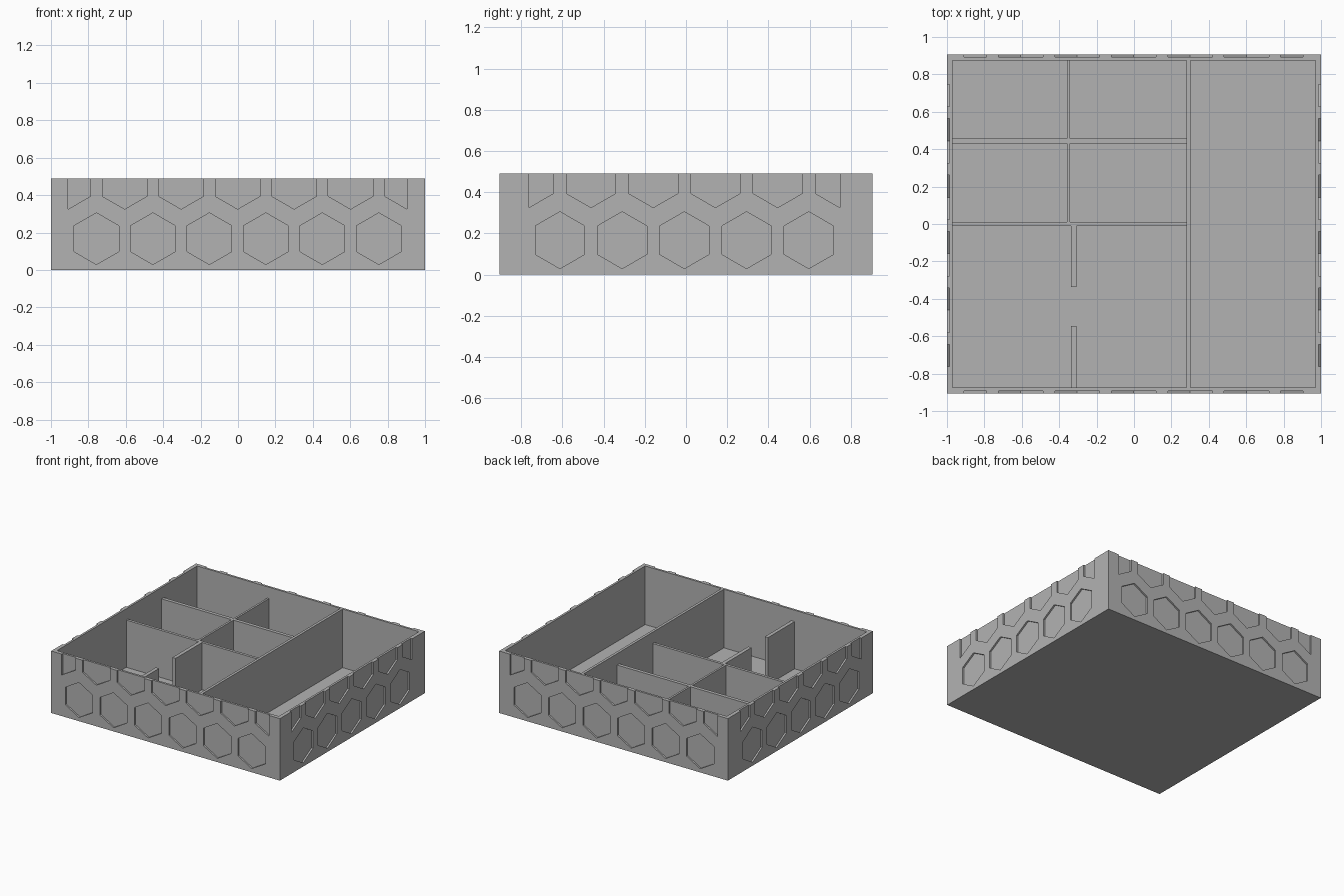
import bpy, bmesh
from math import radians, cos, sin

if "Cube" in bpy.data.objects:
    bpy.data.objects.remove(bpy.data.objects["Cube"], do_unlink=True)

HALF_X, HALF_Y, HEIGHT = 1.0, 0.905, 0.49
WALL, FLOOR = 0.03, 0.027
HEX_R, HEX_DEPTH, PITCH = 0.138, 0.013, 0.302
LOW_Z, HIGH_Z = 0.167, 0.463
LOW_DIVIDER = 0.4

grey = bpy.data.materials.new("plain grey")
grey.use_nodes = True
colour = (0.45, 0.45, 0.45, 1)
grey.diffuse_color = colour
grey.node_tree.nodes["Principled BSDF"].inputs["Base Color"].default_value = colour


def finish(bm, name):
    bmesh.ops.recalc_face_normals(bm, faces=bm.faces)
    mesh = bpy.data.meshes.new(name)
    bm.to_mesh(mesh)
    bm.free()
    mesh.materials.append(grey)
    ob = bpy.data.objects.new(name, mesh)
    bpy.context.collection.objects.link(ob)
    return ob


def box(name, x0, x1, y0, y1, z0, z1):
    bm = bmesh.new()
    bmesh.ops.create_cube(bm, size=1)
    for v in bm.verts:
        v.co = (x1 if v.co.x > 0 else x0,
                y1 if v.co.y > 0 else y0,
                z1 if v.co.z > 0 else z0)
    return finish(bm, name)


def prism(bm, outline, place):
    """Closed prism through a wall face; place maps (along, up, depth) to 3D."""
    inner = [bm.verts.new(place(u, v, HEX_DEPTH)) for u, v in outline]
    outer = [bm.verts.new(place(u, v, -0.03)) for u, v in outline]
    bm.faces.new(inner)
    bm.faces.new(outer[::-1])
    n = len(outline)
    for i in range(n):
        j = (i + 1) % n
        bm.faces.new((inner[i], outer[i], outer[j], inner[j]))


def hexagon(u, v, start=-90, points=6):
    """Pointed-top hexagon, or half of one when four points are used."""
    angles = [radians(start + 60 * i) for i in range(points)]
    return [(u + HEX_R * cos(a), v + HEX_R * sin(a)) for a in angles]


def hex_rows(bm, first, count, place):
    """Full lower row, and an upper row that starts and ends with halves."""
    for i in range(count):
        prism(bm, hexagon(first + PITCH * (i + 0.5), LOW_Z), place)
    for i in range(1, count):
        prism(bm, hexagon(first + PITCH * i, HIGH_Z), place)
    # half hexagons: right half at the start, left half at the end
    for u, turn in ((first, -90), (first + PITCH * count, 90)):
        half = [(u + HEX_R * cos(radians(turn + s)), HIGH_Z + HEX_R * sin(radians(turn + s)))
                for s in (0, 60, 120, 180)]
        prism(bm, half, place)


def cut(target, cutter):
    mod = target.modifiers.new("cut", "BOOLEAN")
    mod.operation, mod.solver, mod.object = "DIFFERENCE", "EXACT", cutter
    bpy.context.view_layer.objects.active = target
    bpy.ops.object.modifier_apply(modifier=mod.name)
    bpy.data.objects.remove(cutter, do_unlink=True)


# Tray shell with its open cavity
tray = box("tray", -HALF_X, HALF_X, -HALF_Y, HALF_Y, 0, HEIGHT)
in_x, in_y = HALF_X - WALL, HALF_Y - WALL
cut(tray, box("cavity_cutter", -in_x, in_x, -in_y, in_y, FLOOR, HEIGHT + 0.2))

# Recessed hexagons on all four walls
bm = bmesh.new()
for s in (-1, 1):
    hex_rows(bm, -0.908, 6, lambda u, v, d: (u, s * (HALF_Y - d), v))
    hex_rows(bm, -0.763, 5, lambda u, v, d: (s * (HALF_X - d), u, v))
cut(tray, finish(bm, "hexagon_cutter"))

# Full-height divider beside the long compartment
main_x = 0.282
box("main_divider", main_x, 0.303, -in_y, in_y, FLOOR, HEIGHT)

# Lower dividers of the small compartments
dividers = {
    "middle_cross_divider": (-in_x, main_x, -0.01, 0.012),
    "rear_cross_divider": (-in_x, main_x, 0.43, 0.458),
    "rear_long_divider": (-0.358, -0.342, 0.458, in_y),
    "centre_long_divider": (-0.358, -0.342, 0.012, 0.43),
    "inner_stub_divider": (-0.337, -0.308, -0.338, -0.01),
    "front_stub_divider": (-0.337, -0.308, -in_y, -0.545),
}
for name, (x0, x1, y0, y1) in dividers.items():
    box(name, x0, x1, y0, y1, FLOOR, LOW_DIVIDER)
